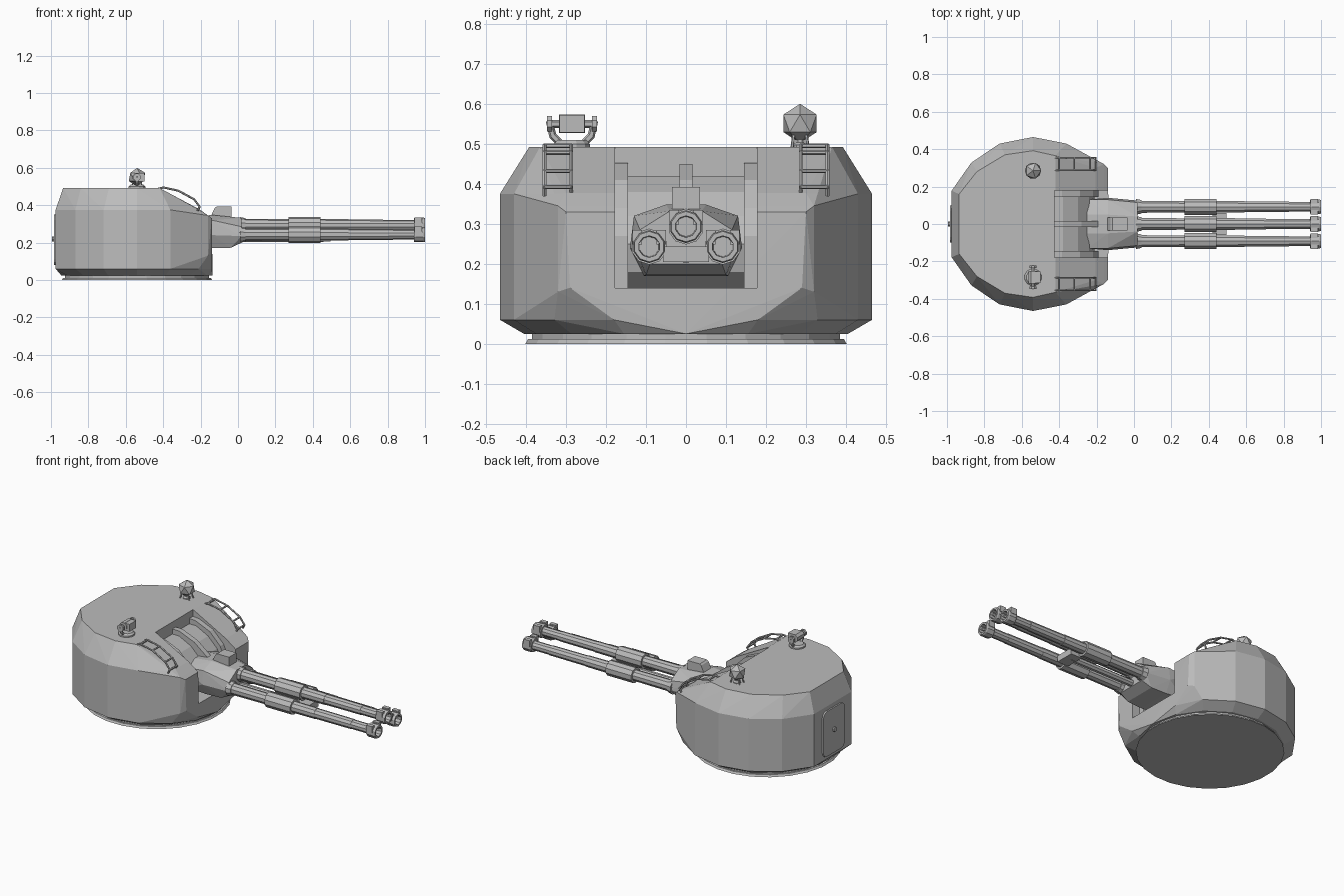
import bpy, bmesh, math
from mathutils import Vector, Matrix

if "Cube" in bpy.data.objects:
    bpy.data.objects.remove(bpy.data.objects["Cube"])

grey = bpy.data.materials.new("light grey")
grey.diffuse_color = (0.5, 0.5, 0.5, 1)
grey.use_nodes = True
grey.node_tree.nodes["Principled BSDF"].inputs["Base Color"].default_value = grey.diffuse_color
CX = -0.54  # turret axis


def finish(name, bm):
    bmesh.ops.recalc_face_normals(bm, faces=bm.faces)
    me = bpy.data.meshes.new(name)
    bm.to_mesh(me)
    bm.free()
    ob = bpy.data.objects.new(name, me)
    me.materials.append(grey)
    bpy.context.collection.objects.link(ob)
    return ob


def hull(name, pts):
    bm = bmesh.new()
    for p in pts:
        bm.verts.new(p)
    res = bmesh.ops.convex_hull(bm, input=bm.verts)
    junk = {g for g in res["geom_interior"] + res["geom_unused"] if isinstance(g, bmesh.types.BMVert)}
    bmesh.ops.delete(bm, geom=list(junk), context='VERTS')
    bmesh.ops.dissolve_limit(bm, angle_limit=0.02, verts=bm.verts, edges=bm.edges)
    return finish(name, bm)


def mirrored(pts):
    return [(x, s * y, z) for x, y, z in pts for s in (1, -1)]


def prism(name, profile, y0, y1):
    """Extrude an x-z profile along y."""
    bm = bmesh.new()
    a = [bm.verts.new((x, y0, z)) for x, z in profile]
    b = [bm.verts.new((x, y1, z)) for x, z in profile]
    bm.faces.new(a)
    bm.faces.new(b[::-1])
    for i in range(len(a)):
        j = (i + 1) % len(a)
        bm.faces.new((a[i], a[j], b[j], b[i]))
    return finish(name, bm)


def box(name, x0, x1, y0, y1, z0, z1):
    return prism(name, [(x0, z0), (x1, z0), (x1, z1), (x0, z1)], y0, y1)


def lathe(name, profile, origin, axis='X', n=10):
    """Spin (distance along axis, radius) points; ends are capped."""
    bm = bmesh.new()
    rings = []
    for d, r in profile:
        ring = []
        for k in range(n):
            t = 2 * math.pi * (k + 0.5) / n
            c, s = r * math.cos(t), r * math.sin(t)
            v = {'X': (d, c, s), 'Y': (c, d, s), 'Z': (c, s, d)}[axis]
            ring.append(bm.verts.new(Vector(v) + Vector(origin)))
        rings.append(ring)
    for a, b in zip(rings, rings[1:]):
        for k in range(n):
            j = (k + 1) % n
            bm.faces.new((a[k], a[j], b[j], b[k]))
    bm.faces.new(rings[0])
    bm.faces.new(rings[-1])
    return finish(name, bm)


def rods(name, paths, r, n=6):
    """Straight rods along each path."""
    bm = bmesh.new()
    for path in paths:
        for p, q in zip(path, path[1:]):
            p, q = Vector(p), Vector(q)
            d = q - p
            m = Matrix.Translation((p + q) / 2) @ d.to_track_quat('Z', 'Y').to_matrix().to_4x4()
            bmesh.ops.create_cone(bm, cap_ends=True, segments=n, radius1=r, radius2=r,
                                  depth=d.length + r * 0.6, matrix=m)
    return finish(name, bm)


# Base ring, stepped
lathe("base_ring", [(0, 0.405), (0.012, 0.398), (0.012, 0.388), (0.03, 0.388)], (CX, 0, 0), 'Z', 24)

# Turret shell: faceted drum with flat cheeks at the gun end
side = [(-0.975, 0.178), (-0.869, 0.329), (-0.718, 0.43), (CX, 0.465), (-0.362, 0.43), (-0.211, 0.329)]
pts = [(x, y, z) for x, y in side for z in (0.06, 0.375)]
pts += [(CX + 0.405 * math.cos(k * math.pi / 8), 0.405 * math.sin(k * math.pi / 8), 0.025) for k in range(9)]
pts += [(-0.935, 0.16, 0.492), (-0.84, 0.28, 0.492), (-0.69, 0.37, 0.492), (CX, 0.392, 0.492),
        (-0.42, 0.365, 0.492)]
pts += [(-0.14, 0.18, 0.06), (-0.14, 0.29, 0.14), (-0.14, 0.30, 0.33), (-0.16, 0.32, 0.13),
        (-0.16, 0.32, 0.345), (-0.205, 0.30, 0.377)]
shell = hull("turret_shell", mirrored(pts))

# Gun recess cut into the shell
cutter = box("recess_cutter", -0.425, 0.1, -0.178, 0.178, 0.14, 0.7)
cutter.hide_render = True
mod = shell.modifiers.new("recess", 'BOOLEAN')
mod.operation, mod.solver, mod.object = 'DIFFERENCE', 'EXACT', cutter
bpy.context.view_layer.update()
cut = bpy.data.meshes.new_from_object(shell.evaluated_get(bpy.context.evaluated_depsgraph_get()))
shell.modifiers.clear()
shell.data = cut
bpy.data.objects.remove(cutter)

# Recess lining: stepped side frames, curved mantlet shield and centre rib
for s, tag in ((1, "left"), (-1, "right")):
    prism("recess_frame_" + tag, [(-0.43, 0.135), (-0.43, 0.452), (-0.385, 0.45), (-0.29, 0.41),
                                  (-0.22, 0.34), (-0.19, 0.27), (-0.19, 0.135)], s * 0.145, s * 0.179)
prism("mantlet_shield", [(-0.43, 0.137), (-0.43, 0.42), (-0.38, 0.42), (-0.30, 0.38), (-0.24, 0.32),
                         (-0.21, 0.25), (-0.23, 0.18), (-0.28, 0.137)], -0.146, 0.146)
prism("mantlet_rib", [(-0.43, 0.41), (-0.43, 0.45), (-0.38, 0.45), (-0.28, 0.41), (-0.19, 0.34),
                      (-0.19, 0.30), (-0.30, 0.36)], -0.016, 0.016)

# Gun housing, tapering forward, with sight box
hull("gun_housing", mirrored([
    (-0.25, 0.05, 0.335), (-0.25, 0.13, 0.31), (-0.25, 0.11, 0.18),
    (-0.14, 0.05, 0.348), (-0.14, 0.13, 0.32), (-0.14, 0.14, 0.24), (-0.14, 0.105, 0.17), (-0.04, 0.10, 0.172),
    (0.02, 0.04, 0.332), (0.02, 0.115, 0.285), (0.02, 0.125, 0.235), (0.02, 0.09, 0.2)]))
prism("sight_box", [(-0.15, 0.33), (-0.125, 0.385), (-0.115, 0.392), (-0.035, 0.392), (-0.035, 0.33)],
      -0.035, 0.035)

# Three barrels with recoil sleeves and hollow muzzles
barrel = [(0, 0.034), (0.27, 0.032), (0.27, 0.045), (0.44, 0.045), (0.44, 0.033), (0.59, 0.032), (0.59, 0.030),
          (0.83, 0.029), (0.83, 0.027), (0.94, 0.027), (0.94, 0.038), (0.95, 0.041), (0.99, 0.041), (1.0, 0.038),
          (1.0, 0.027), (0.95, 0.025)]
for tag, y, z in (("top", 0, 0.293), ("left", 0.092, 0.243), ("right", -0.092, 0.243)):
    lathe("barrel_" + tag, barrel, (0, y, z), 'X', 10)
    lathe("barrel_collar_" + tag, [(0, 0.044), (0.03, 0.038)], (0.01, y, z), 'X', 10)
    for s in (1, -1):
        box("muzzle_lug_" + tag, 0.945, 0.985, y + s * 0.03 - 0.012, y + s * 0.03 + 0.012, z + 0.005, z + 0.042)

# Recoil tube and bracket under the barrels
lathe("recoil_tube", [(0, 0.02), (0.45, 0.02), (0.49, 0.012)], (0, 0, 0.222), 'X', 8)
box("barrel_bracket", 0.42, 0.495, -0.058, 0.058, 0.205, 0.243)

# Bent ladders over the front shoulders
arc = [(-0.425, 0.488), (-0.40, 0.495), (-0.32, 0.478), (-0.235, 0.432), (-0.205, 0.392), (-0.215, 0.372)]
for s, tag in ((1, "left"), (-1, "right")):
    paths = [[(x, s * y, z) for x, z in arc] for y in (0.287, 0.354)]
    paths += [[(x, s * 0.287, z), (x, s * 0.354, z)] for x, z in arc[1:5]]
    rods("ladder_" + tag, paths, 0.0055)

# Faceted sensor ball on a post
lathe("sensor_post", [(0.485, 0.022), (0.497, 0.022), (0.503, 0.012), (0.53, 0.012)], (CX, 0.285, 0), 'Z', 8)
bm = bmesh.new()
bmesh.ops.create_icosphere(bm, subdivisions=1, radius=0.049, matrix=Matrix.Translation((CX, 0.285, 0.551)))
finish("sensor_ball", bm)
rods("sensor_struts", [[(CX + 0.03 * a, 0.285 + 0.02 * b, 0.488), (CX + 0.02 * a, 0.285 + 0.015 * b, 0.53)]
                       for a in (1, -1) for b in (1, -1)], 0.004)

# Searchlight in a forked yoke
LY = -0.285
lathe("light_base", [(0.485, 0.046), (0.50, 0.046), (0.51, 0.036)], (CX, LY, 0), 'Z', 12)
for s in (1, -1):
    rods("light_yoke", [[(CX, LY + s * 0.03, 0.502), (CX, LY + s * 0.048, 0.52), (CX, LY + s * 0.056, 0.555)]],
         0.009)
    lathe("light_pivot", [(-0.006, 0.021), (0.006, 0.021)], (CX, LY + s * 0.056, 0.55), 'Y', 8)
rods("light_axle", [[(CX, LY - 0.055, 0.55), (CX, LY + 0.055, 0.55)]], 0.01)
lathe("searchlight", [(-0.033, 0.025), (0.033, 0.025)], (CX, LY, 0.55), 'Y', 8)
box("light_hood", CX, CX + 0.04, LY - 0.031, LY + 0.031, 0.528, 0.572)

# Rounded rear door with a round handle
bm = bmesh.new()
corners = []
for cy, cz, a0 in ((0.07, 0.32, 0), (-0.07, 0.32, 90), (-0.07, 0.11, 180), (0.07, 0.11, 270)):
    for k in range(4):
        t = math.radians(a0 + 30 * k)
        corners.append(bm.verts.new((-0.97, cy + 0.03 * math.cos(t), cz + 0.03 * math.sin(t))))
f = bm.faces.new(corners)
ext = bmesh.ops.extrude_face_region(bm, geom=[f])
bmesh.ops.translate(bm, vec=(-0.014, 0, 0), verts=[v for v in ext["geom"] if isinstance(v, bmesh.types.BMVert)])
finish("rear_door", bm)
lathe("door_handle", [(0, 0.014), (0.016, 0.014)], (-0.994, 0, 0.22), 'X', 10)
